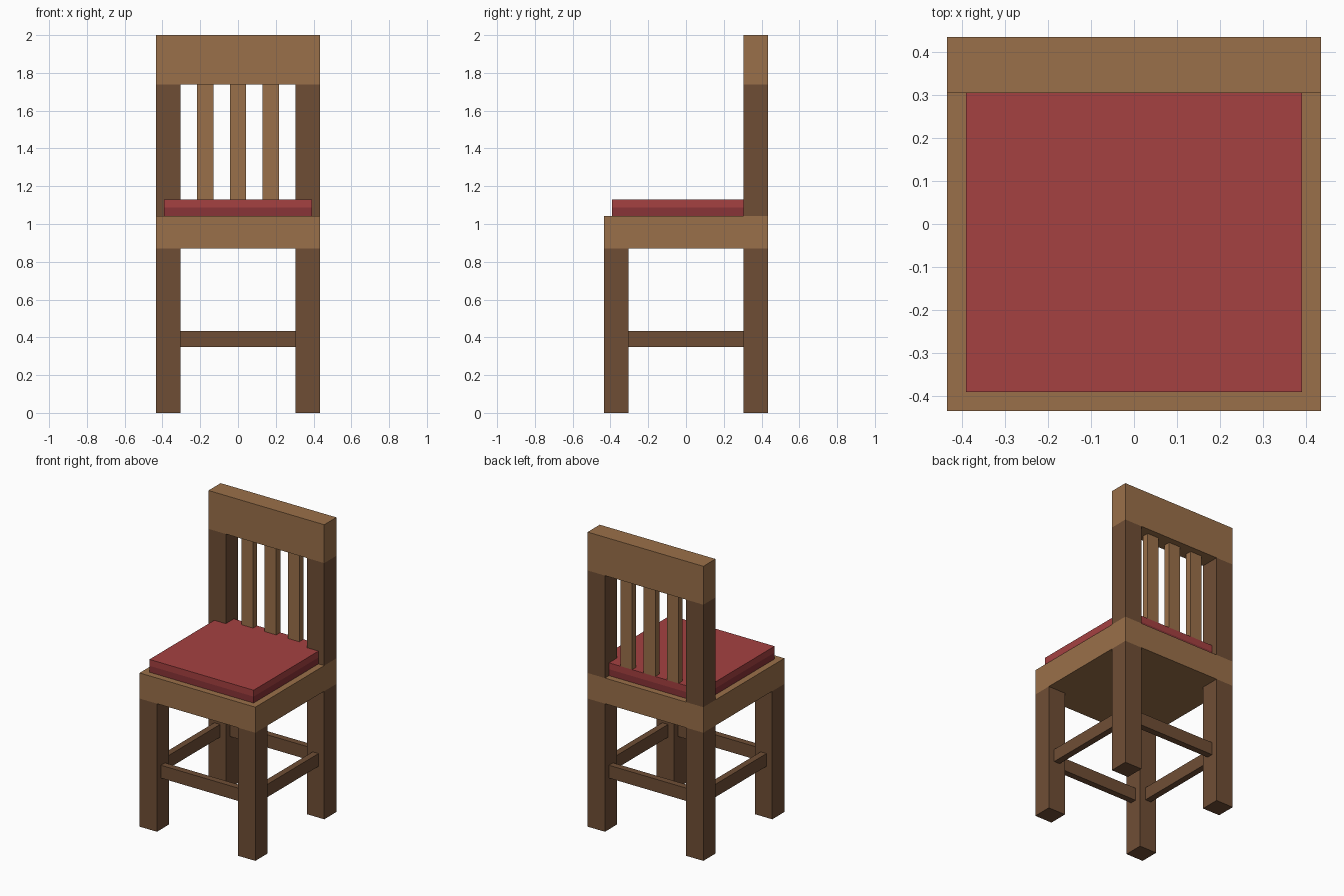
import bpy
import bmesh

cube = bpy.data.objects.get("Cube")
if cube:
    bpy.data.objects.remove(cube, do_unlink=True)

U = 1 / 23  # the chair is laid out on a grid 46 units tall


def material(name, rgb):
    m = bpy.data.materials.new(name)
    m.use_nodes = True
    m.diffuse_color = (*rgb, 1)
    m.node_tree.nodes["Principled BSDF"].inputs["Base Color"].default_value = (*rgb, 1)
    return m


light_wood = material("light wood", (0.323, 0.162, 0.067))
dark_wood = material("dark wood", (0.159, 0.076, 0.036))
red = material("red fabric", (0.376, 0.053, 0.053))
dark_red = material("dark red fabric", (0.250, 0.033, 0.038))


def box(name, mat, x, y, z):
    """Box spanning the (low, high) grid range on each axis."""
    bm = bmesh.new()
    bmesh.ops.create_cube(bm, size=1)
    for v in bm.verts:
        v.co = [r[0 if c < 0 else 1] * U for c, r in zip(v.co, (x, y, z))]
    mesh = bpy.data.meshes.new(name)
    bm.to_mesh(mesh)
    bm.free()
    mesh.materials.append(mat)
    obj = bpy.data.objects.new(name, mesh)
    bpy.context.collection.objects.link(obj)
    return obj


def side(s, a, b):
    """Range from a to b on the positive or negative side of an axis."""
    return (a, b) if s > 0 else (-b, -a)


# Legs, back posts and stretchers
for s, label in ((1, "left"), (-1, "right")):
    sx = side(s, 7, 10)
    box(f"front_leg_{label}", dark_wood, sx, (-10, -7), (0, 20))
    box(f"back_leg_{label}", dark_wood, sx, (7, 10), (0, 20))
    box(f"back_post_{label}", dark_wood, sx, (7, 10), (24, 40))
    box(f"side_stretcher_{label}", dark_wood, side(s, 8, 9), (-7, 7), (8, 10))
for s, label in ((-1, "front"), (1, "back")):
    box(f"{label}_stretcher", dark_wood, (-7, 7), side(s, 8, 9), (8, 10))

# Seat and two-tone cushion
box("seat", light_wood, (-10, 10), (-10, 10), (20, 24))
box("cushion_base", dark_red, (-9, 9), (-9, 9), (24, 25))
box("cushion_top", red, (-9, 9), (-9, 9), (25, 26))

# Backrest
box("top_rail", light_wood, (-10, 10), (7, 10), (40, 46))
for i, cx in enumerate((-4, 0, 4), 1):
    box(f"back_slat_{i}", light_wood, (cx - 1, cx + 1), (8, 9), (26, 40))
